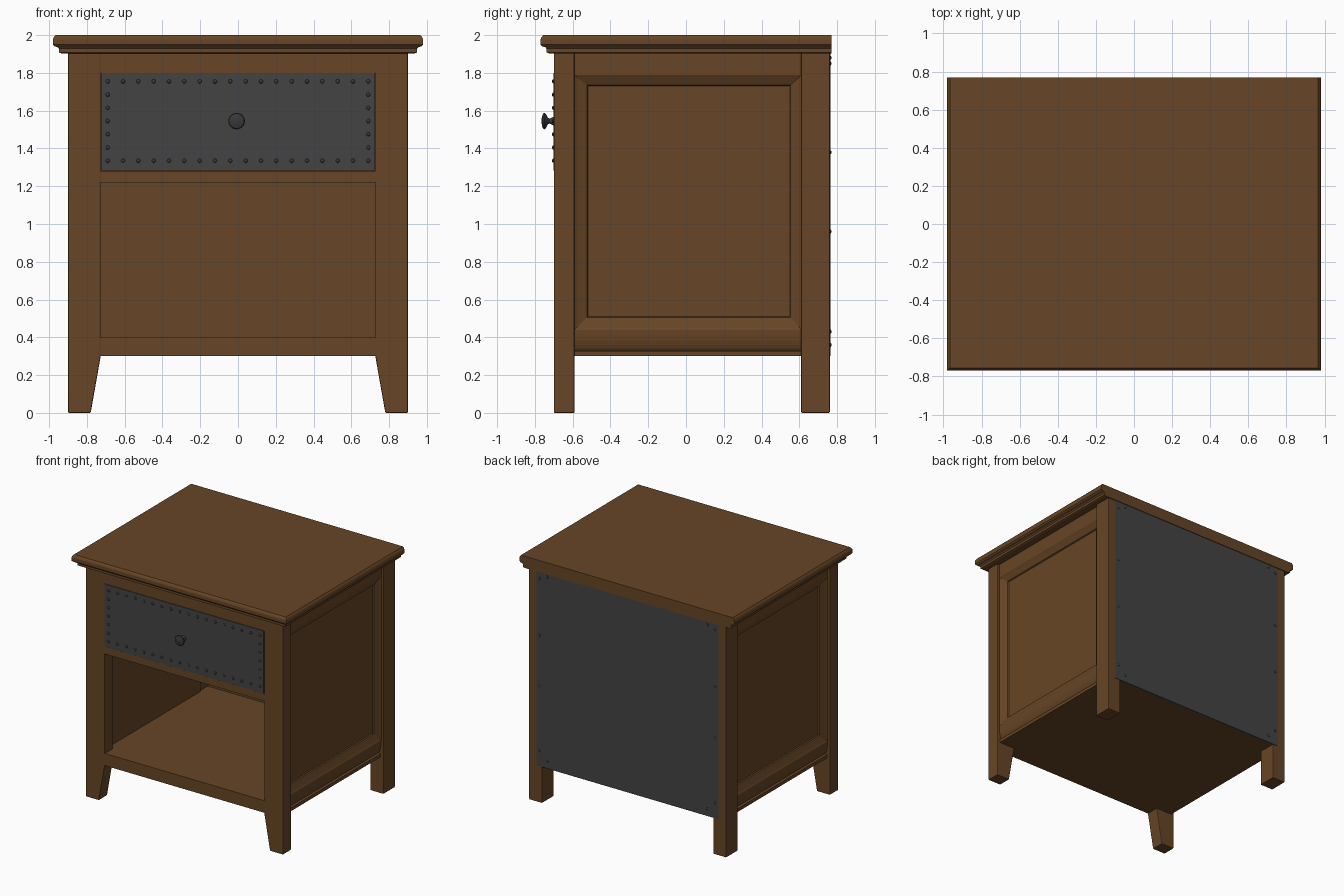
import bpy, bmesh, math
from mathutils import Matrix, Vector

if "Cube" in bpy.data.objects:
    bpy.data.objects.remove(bpy.data.objects["Cube"])


def material(name, rgb):
    m = bpy.data.materials.new(name)
    m.diffuse_color = (*rgb, 1)
    m.use_nodes = True
    m.node_tree.nodes["Principled BSDF"].inputs["Base Color"].default_value = m.diffuse_color
    return m


WOOD = material("brown wood", (0.135, 0.060, 0.019))
METAL = material("dark metal", (0.056, 0.056, 0.057))
STUD = material("stud metal", (0.040, 0.040, 0.042))


def finish(name, bm, mat, bevel=0.0, smooth=False):
    bmesh.ops.recalc_face_normals(bm, faces=bm.faces)
    me = bpy.data.meshes.new(name)
    bm.to_mesh(me)
    bm.free()
    me.materials.append(mat)
    ob = bpy.data.objects.new(name, me)
    bpy.context.collection.objects.link(ob)
    if bevel:
        b = ob.modifiers.new("bevel", "BEVEL")
        b.width, b.segments = bevel, 2
    if smooth:
        bpy.ops.object.select_all(action='DESELECT')
        ob.select_set(True)
        bpy.context.view_layer.objects.active = ob
        bpy.ops.object.shade_smooth_by_angle(angle=math.radians(35))
    return ob


def box(name, x, y, z, mat=WOOD, bevel=0.0):
    bm = bmesh.new()
    bmesh.ops.create_cube(bm, size=1)
    for v in bm.verts:
        v.co = Vector([lo + (c + 0.5) * (hi - lo) for c, (lo, hi) in zip(v.co, (x, y, z))])
    return finish(name, bm, mat, bevel)


def loft(name, rings, mat, cap_start=True, smooth=False):
    """Skin a list of equal-length closed rings and cap the ends."""
    bm = bmesh.new()
    vs = [[bm.verts.new(p) for p in r] for r in rings]
    n = len(vs[0])
    for a, b in zip(vs, vs[1:]):
        for i in range(n):
            bm.faces.new((a[i], a[(i + 1) % n], b[(i + 1) % n], b[i]))
    if cap_start:
        bm.faces.new(vs[0][::-1])
    bm.faces.new(vs[-1])
    return finish(name, bm, mat, smooth=smooth)


def prism(name, pts, axis, lo, hi, mat=WOOD, bevel=0.0):
    """Extrude a 2D outline along x (y,z points) or y (x,z points)."""
    bm = bmesh.new()
    place = (lambda p, t: (t, *p)) if axis == 'x' else (lambda p, t: (p[0], t, p[1]))
    a, b = ([bm.verts.new(place(p, t)) for p in pts] for t in (lo, hi))
    n = len(pts)
    bm.faces.new(a)
    bm.faces.new(b[::-1])
    for i in range(n):
        bm.faces.new((a[i], b[i], b[(i + 1) % n], a[(i + 1) % n]))
    return finish(name, bm, mat, bevel)


def studs(name, points, y, r, squash):
    """Domed rivets lying in an x-z plane."""
    bm = bmesh.new()
    for x, z in points:
        m = Matrix.Translation((x, y, z)) @ Matrix.Diagonal((1, squash, 1, 1))
        bmesh.ops.create_uvsphere(bm, u_segments=10, v_segments=6, radius=r, matrix=m)
    return finish(name, bm, STUD, smooth=True)


# moulded top: overhangs front and sides, flush at the back
profile = [(0.935, 1.903), (0.948, 1.908), (0.948, 1.928), (0.955, 1.936), (0.972, 1.941),
           (0.98, 1.950), (0.98, 1.978), (0.976, 1.988), (0.966, 2.0)]
loft("table_top", [[(-h, h_y, z), (h, h_y, z), (h, 0.77, z), (-h, 0.77, z)]
                   for h, z in profile for h_y in [0.21 - h]], WOOD)

# legs and side panels
for s, side in ((1, "right"), (-1, "left")):
    front = [(0.9, 0), (0.9, 1.91), (0.727, 1.91), (0.727, 0.3), (0.78, 0)]
    prism("front_leg_" + side, [(s * x, z) for x, z in front], 'y', -0.70, -0.59, bevel=0.006)
    box("back_leg_" + side, sorted((s * 0.78, s * 0.9)), (0.61, 0.762), (0, 1.91), bevel=0.006)

    # recessed panel with a mitred slope round it
    def rect(x, y0, y1, z0, z1):
        return [(s * x, y0, z0), (s * x, y1, z0), (s * x, y1, z1), (s * x, y0, z1)]
    loft("side_panel_" + side, [rect(0.77, -0.59, 0.61, 0.44, 1.79),
                                rect(0.88, -0.59, 0.61, 0.44, 1.79),
                                rect(0.872, -0.575, 0.598, 0.455, 1.775),
                                rect(0.852, -0.525, 0.553, 0.505, 1.735),
                                rect(0.842, -0.52, 0.55, 0.51, 1.73)], WOOD)
    box("side_top_rail_" + side, sorted((s * 0.77, s * 0.88)), (-0.59, 0.61), (1.79, 1.91))
    # lower rail curls inward at the bottom
    curl = [(0.845 + 0.035 * math.sin(a), 0.44 - 0.115 * (1 - math.sin(a)) if a < 0 else
             0.325 + 0.115 * (1 - math.cos(a))) for a in [i * math.pi / 12 for i in range(7)]]
    rail = [(0.77, 0.325)] + curl + [(0.77, 0.44)]
    prism("side_lower_rail_" + side, [(s * x, z) for x, z in rail], 'y', -0.59, 0.61)

# carcass: floor, front rails, drawer shelf, inner back
box("floor_board", (-0.78, 0.78), (-0.697, 0.75), (0.30, 0.40))
box("floor_lip", (-0.875, 0.875), (-0.6, 0.62), (0.30, 0.327))
box("drawer_shelf", (-0.775, 0.775), (-0.59, 0.73), (1.22, 1.28))
box("middle_rail", (-0.73, 0.73), (-0.697, -0.585), (1.22, 1.28))
box("top_rail", (-0.73, 0.73), (-0.697, -0.59), (1.80, 1.91))
box("inner_back", (-0.79, 0.79), (0.72, 0.752), (0.30, 1.91))

# metal drawer front, drawer body and back plate
box("drawer_body", (-0.70, 0.70), (-0.69, 0.6), (1.285, 1.78))
box("drawer_front", (-0.725, 0.725), (-0.702, -0.68), (1.283, 1.80), METAL)
box("back_plate", (-0.83, 0.83), (0.75, 0.765), (0.30, 1.905), METAL)

# rivets round the drawer front
xs = [-0.69 + i * 1.38 / 17 for i in range(18)]
zs = [1.335 + i * 0.07 for i in range(1, 6)]
studs("drawer_rivets", [(x, z) for x in xs for z in (1.335, 1.755)] +
      [(x, z) for x in (-0.69, 0.69) for z in zs], -0.702, 0.011, 0.7)

# rivets on the back plate
back = [(0.80, z) for z in (0.43, 0.96, 1.38, 1.85)] + [(0.73, 0.36), (0.73, 1.88)]
studs("back_rivets", [(s * x, z) for x, z in back for s in (1, -1)], 0.765, 0.011, 0.45)

# turned drawer knob
knob = [(0.024, -0.70), (0.02, -0.708), (0.013, -0.722), (0.018, -0.732), (0.038, -0.742),
        (0.044, -0.75), (0.040, -0.757), (0.022, -0.763), (0.006, -0.765)]
loft("drawer_knob", [[(-0.007 + r * math.cos(i * math.pi / 10), y, 1.545 + r * math.sin(i * math.pi / 10))
                      for i in range(20)] for r, y in knob], STUD, smooth=True)
